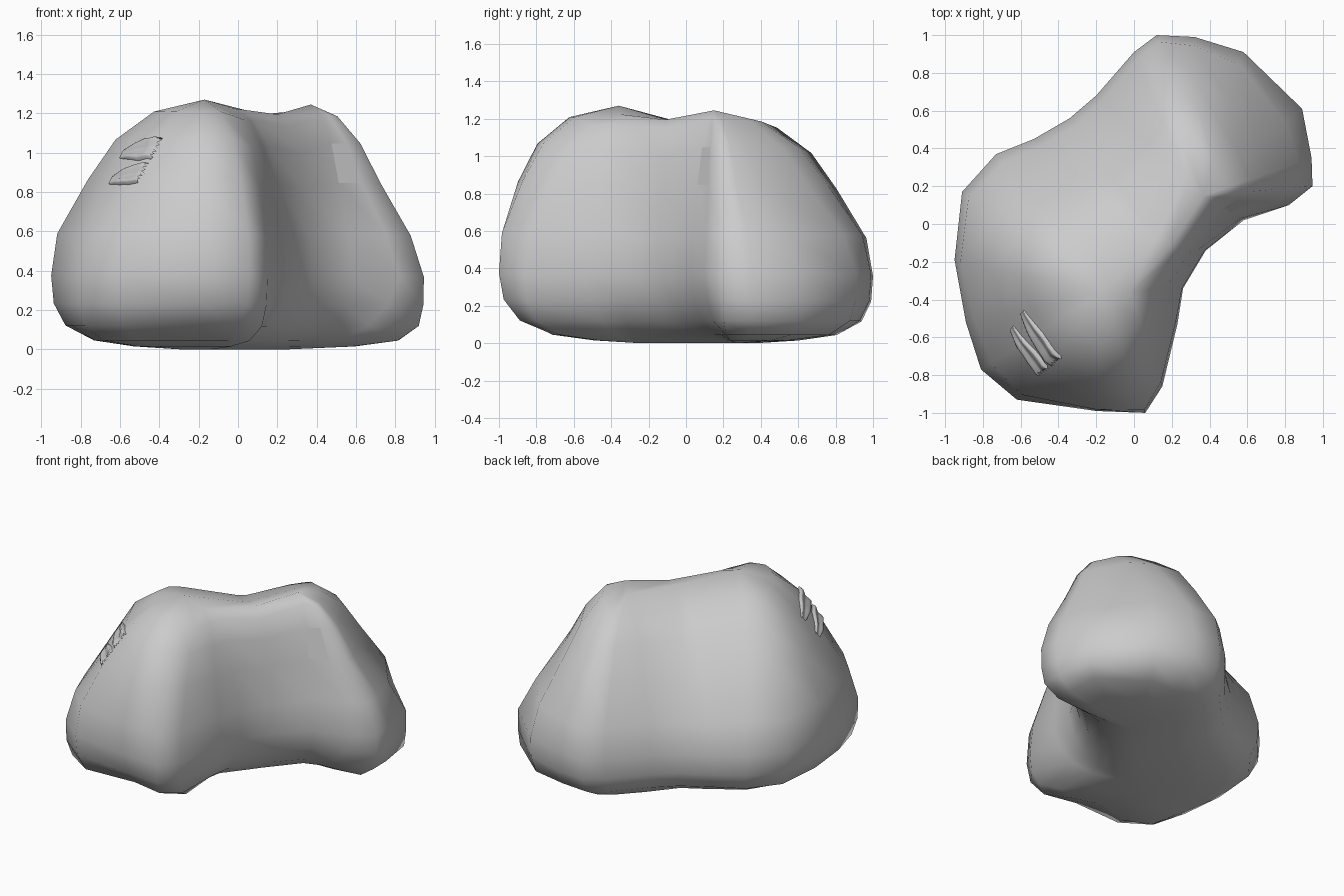
import bpy, bmesh
from mathutils import Vector

if "Cube" in bpy.data.objects:
    bpy.data.objects.remove(bpy.data.objects["Cube"])

# Plan outline, clockwise: x, y, steepness of the side, crest point it rises to
OUTLINE = [
    (0.12, 1.00, 0.95, 3), (0.32, 0.99, 0.9, 2), (0.58, 0.91, 0.75, 2),
    (0.89, 0.61, 0.56, 2), (0.94, 0.35, 0.65, 2), (0.945, 0.20, 0.67, 2),
    (0.82, 0.10, 0.6, 2), (0.58, 0.02, 0.8, 2), (0.38, -0.14, 1.1, 5),
    (0.26, -0.34, 1.2, 4), (0.23, -0.53, 1.0, 4), (0.15, -0.86, 0.95, 4),
    (0.06, -1.00, 1.15, 0), (-0.20, -0.99, 1.35, 0), (-0.62, -0.93, 0.95, 0),
    (-0.81, -0.77, 0.78, 0), (-0.89, -0.52, 0.85, 0), (-0.95, -0.19, 1.0, 0),
    (-0.91, 0.17, 0.95, 0), (-0.73, 0.37, 0.85, 0), (-0.53, 0.45, 0.85, 1),
    (-0.34, 0.56, 0.85, 1), (-0.20, 0.68, 0.85, 3), (0.00, 0.91, 0.9, 3)]
CREST = [Vector((-0.17, -0.36, 1.27)), Vector((0.12, -0.08, 1.195)),
         Vector((0.37, 0.15, 1.245)), Vector((0.28, 0.25, 1.21)),
         Vector((-0.02, -0.36, 1.225)), Vector((0.20, -0.11, 1.195))]
# Height and inset towards the crest
LOWER = [(0.0, 1.0), (0.015, 0.65), (0.045, 0.33), (0.12, 0.11), (0.23, 0.02)]
UPPER = [(0.37, 0.0), (0.58, 0.04), (0.85, 0.24), (1.05, 0.42),
         (1.19, 0.67), (1.25, 1.0)]
HOLLOW = range(6, 11)          # columns of the concave side, undercut below


def make_object(name, bm):
    bmesh.ops.recalc_face_normals(bm, faces=bm.faces)
    for f in bm.faces:
        f.smooth = True
    mesh = bpy.data.meshes.new(name)
    bm.to_mesh(mesh)
    bm.free()
    obj = bpy.data.objects.new(name, mesh)
    bpy.context.collection.objects.link(obj)
    return obj


def grid_faces(bm, rows, closed):
    for a, b in zip(rows, rows[1:]):
        n = len(a)
        for i in range(n if closed else n - 1):
            j = (i + 1) % n
            bm.faces.new((a[i], a[j], b[j], b[i]))


# Two-lobed boulder lofted from the outline
bm = bmesh.new()
rows = []
for low, levels in ((True, LOWER), (False, UPPER)):
    for z, inset in levels:
        row = []
        for i, (x, y, p, r) in enumerate(OUTLINE):
            top = CREST[r]
            if low:
                t = inset ** (1 / (1.7 if i in HOLLOW else p))
                tx, ty = top.x - 0.12, top.y + 0.12
            else:
                t, tx, ty = inset ** p, top.x, top.y
            row.append(bm.verts.new((x + (tx - x) * t, y + (ty - y) * t,
                                     z * top.z / 1.25)))
        rows.append(row)
grid_faces(bm, rows, True)
bmesh.ops.remove_doubles(bm, verts=bm.verts, dist=0.001)
# Close the crest and the underside
edges = [e for e in bm.edges if e.is_boundary]
if edges:
    bmesh.ops.holes_fill(bm, edges=edges, sides=0)
boulder = make_object("boulder", bm)

# One flat facet on the rear lobe
hit, loc, nor, index = boulder.closest_point_on_mesh(Vector((0.52, 0.1, 0.95)))
boulder.data.polygons[index].use_smooth = False


# Chipped scars: shallow raised-rim strips with a toothed end
def scar(name, start, end, across):
    start, end, across = Vector(start), Vector(end), Vector(across)
    bm = bmesh.new()
    rows = []
    steps, wide = 8, 14
    for i in range(steps + 1):
        u = i / steps
        row = []
        for k in range(wide + 1):
            v = k / wide * 2 - 1
            reach = u + (0.07 if i == steps and k % 2 else 0)
            taper = 0.35 + 0.65 * min(1, u * 1.6)
            p = start.lerp(end, reach) + across * v * taper
            _, loc, nor, _ = boulder.closest_point_on_mesh(p)
            lift = 0.006 + 0.02 * abs(v) * (1 - v ** 6) * min(1, u * 3)
            if abs(v) == 1:
                lift = -0.005
            row.append(bm.verts.new(loc + nor * lift))
        rows.append(row)
    grid_faces(bm, rows, False)
    return make_object(name, bm)


scar("upper_scar", (-0.62, -0.48, 1.01), (-0.43, -0.74, 1.04), (0.03, 0.03, 0.055))
scar("lower_scar", (-0.69, -0.57, 0.89), (-0.51, -0.82, 0.93), (0.03, 0.03, 0.05))
